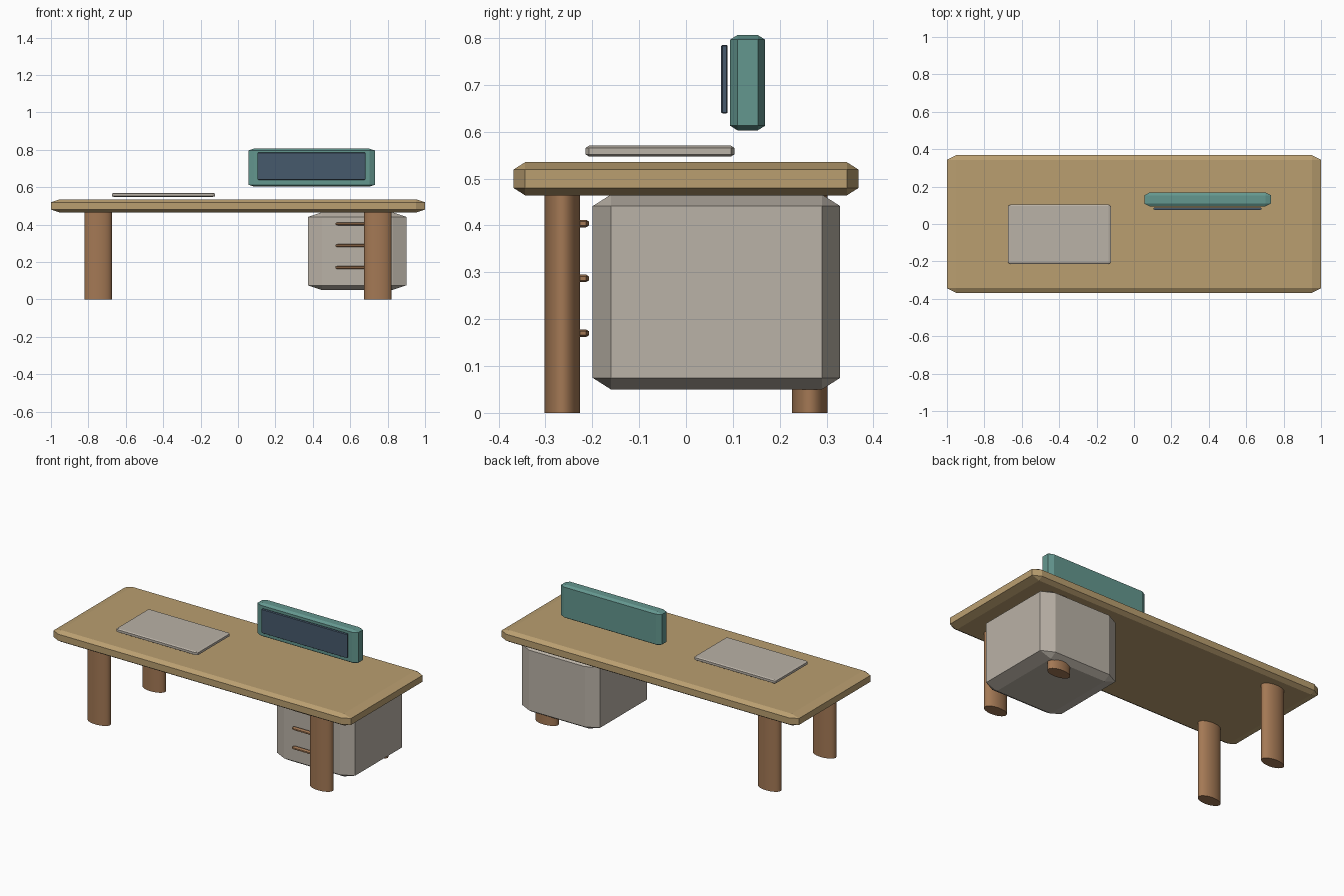
import bpy, bmesh
from mathutils import Vector

if "Cube" in bpy.data.objects:
    bpy.data.objects.remove(bpy.data.objects["Cube"])


def material(name, rgb):
    m = bpy.data.materials.new(name)
    m.diffuse_color = (*rgb, 1)
    m.use_nodes = True
    m.node_tree.nodes["Principled BSDF"].inputs["Base Color"].default_value = m.diffuse_color
    return m


TAN = material("light wood", (0.49, 0.345, 0.163))
BROWN = material("brown wood", (0.37, 0.19, 0.09))
GREY = material("warm grey", (0.49, 0.445, 0.385))
TEAL = material("teal", (0.127, 0.31, 0.275))
NAVY = material("dark blue", (0.061, 0.1, 0.15))


def finish(name, bm, mat):
    mesh = bpy.data.meshes.new(name)
    bm.to_mesh(mesh)
    bm.free()
    mesh.materials.append(mat)
    ob = bpy.data.objects.new(name, mesh)
    bpy.context.collection.objects.link(ob)
    return ob


def chamfer_box(name, lo, hi, bevel, mat):
    """Box between two corners, chamfered by a different width on each axis."""
    lo, hi = Vector(lo), Vector(hi)
    b = Vector((1.93, 1, 0.635)) * bevel
    size = hi - lo
    bm = bmesh.new()
    bmesh.ops.create_cube(bm, size=1)
    # Bevel by one unit in stretched space, then scale back
    bmesh.ops.scale(bm, verts=bm.verts, vec=[s / k for s, k in zip(size, b)])
    bmesh.ops.bevel(bm, geom=bm.edges[:], offset=1, segments=1,
                    affect='EDGES', profile=0.5)
    bmesh.ops.scale(bm, verts=bm.verts, vec=b)
    bmesh.ops.translate(bm, verts=bm.verts, vec=(lo + hi) / 2)
    return finish(name, bm, mat)


def leg(name, x, y):
    """Oval post with smooth sides and flat ends."""
    bm = bmesh.new()
    bmesh.ops.create_cone(bm, cap_ends=True, segments=32,
                          radius1=0.038, radius2=0.038, depth=0.466)
    bmesh.ops.scale(bm, verts=bm.verts, vec=(1.93, 1, 1))
    bmesh.ops.translate(bm, verts=bm.verts, vec=(x, y, 0.233))
    for f in bm.faces:
        f.smooth = len(f.verts) == 4
    for e in bm.edges:
        e.smooth = all(len(f.verts) == 4 for f in e.link_faces)
    return finish(name, bm, BROWN)


# Table top
chamfer_box("table_top", (-1, -0.368, 0.464), (1, 0.368, 0.535), 0.025, TAN)

# Four oval legs
for side, x in (("left", -0.748), ("right", 0.748)):
    for end, y in (("front", -0.264), ("back", 0.264)):
        leg(f"{end}_{side}_leg", x, y)

# Drawer cabinet with three bar handles
chamfer_box("cabinet", (0.374, -0.199, 0.05), (0.9, 0.329, 0.466), 0.039, GREY)
for i, z in enumerate((0.17, 0.287, 0.404)):
    chamfer_box(f"drawer_handle_{i + 1}", (0.521, -0.232, z - 0.008),
                (0.755, -0.207, z + 0.008), 0.006, BROWN)

# Keyboard
chamfer_box("keyboard", (-0.673, -0.214, 0.547), (-0.124, 0.103, 0.57), 0.007, GREY)

# Monitor body and screen panel
chamfer_box("monitor", (0.055, 0.094, 0.603), (0.732, 0.169, 0.806), 0.0155, TEAL)
chamfer_box("screen", (0.105, 0.075, 0.639), (0.681, 0.089, 0.785), 0.003, NAVY)
